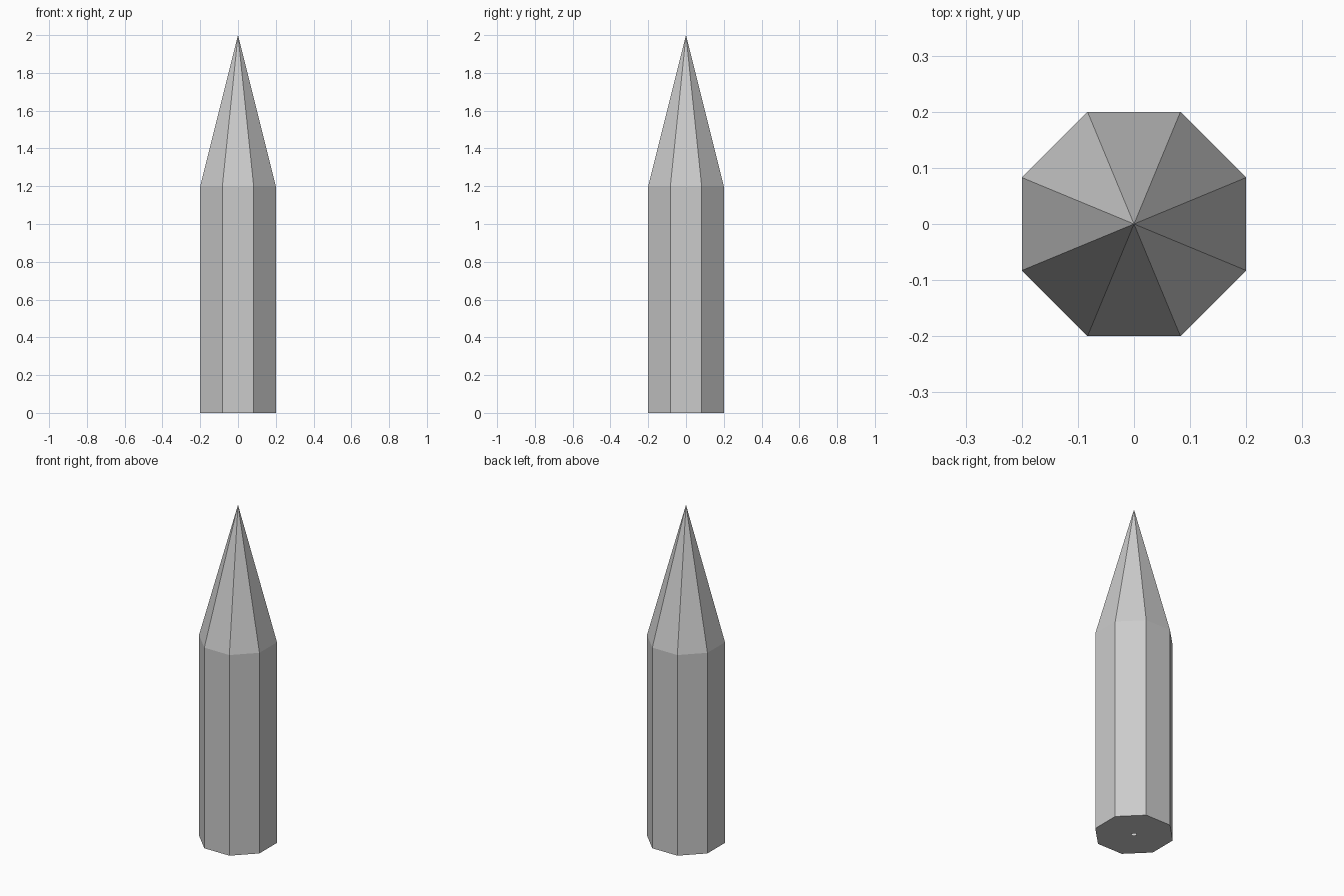
import bpy, bmesh, math

if "Cube" in bpy.data.objects:
    bpy.data.objects.remove(bpy.data.objects["Cube"])

SIDES = 8
CORNER = 1 / math.cos(math.pi / SIDES)   # flat half-width -> corner radius

bm = bmesh.new()


def ring(half_width, z):
    """Octagonal ring with flat sides facing the axes."""
    r = half_width * CORNER
    angles = [(i + 0.5) * 2 * math.pi / SIDES for i in range(SIDES)]
    return [bm.verts.new((r * math.cos(a), r * math.sin(a), z)) for a in angles]


# Underside with a tiny centre hole, straight shaft, then the pointed tip
rings = [ring(0.012, 0), ring(0.2, 0), ring(0.2, 1.2)]
tip = bm.verts.new((0, 0, 2))

for low, high in zip(rings, rings[1:]):
    for i in range(SIDES):
        j = (i + 1) % SIDES
        bm.faces.new((low[i], low[j], high[j], high[i]))
for i in range(SIDES):
    bm.faces.new((rings[-1][i], rings[-1][(i + 1) % SIDES], tip))

mesh = bpy.data.meshes.new("pointed_post")
bm.to_mesh(mesh)
bm.free()
bpy.context.collection.objects.link(bpy.data.objects.new("pointed_post", mesh))
